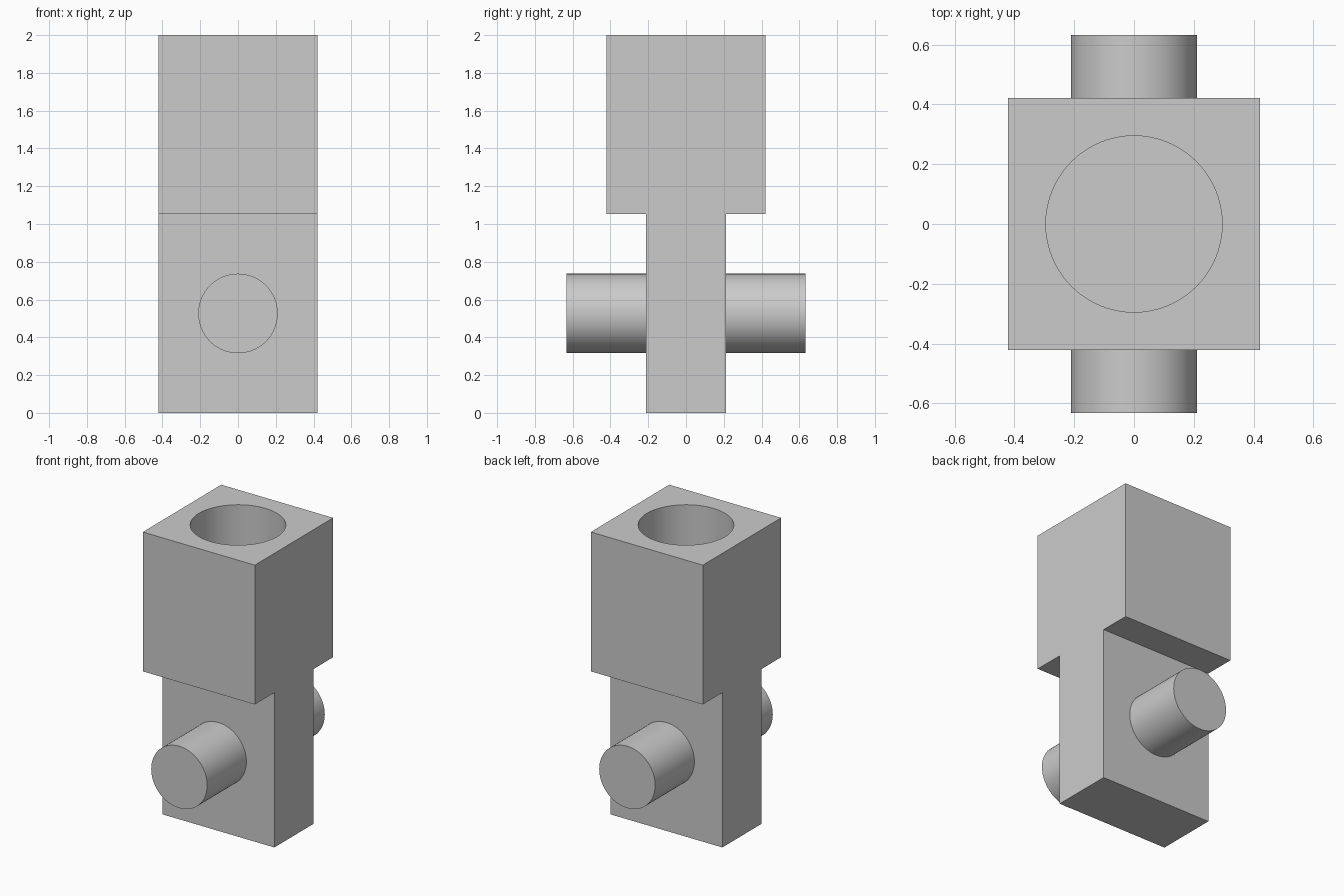
import bpy
import math

if "Cube" in bpy.data.objects:
    bpy.data.objects.remove(bpy.data.objects["Cube"], do_unlink=True)

U = 2 / 19  # design unit: the whole part is 19 units tall

grey = bpy.data.materials.new("plain_grey")
grey.use_nodes = True
colour = (0.6, 0.6, 0.6, 1)
grey.diffuse_color = colour
grey.node_tree.nodes["Principled BSDF"].inputs["Base Color"].default_value = colour


def finish(name):
    obj = bpy.context.object
    obj.name = name
    obj.data.materials.append(grey)
    return obj


def extruded_profile(name, outline, half_width):
    """Extrude a closed (y, z) outline along x."""
    n = len(outline)
    verts = [(x, y, z) for x in (-half_width, half_width) for y, z in outline]
    faces = [tuple(reversed(range(n))), tuple(range(n, 2 * n))]
    faces += [(i, (i + 1) % n, (i + 1) % n + n, i + n) for i in range(n)]
    mesh = bpy.data.meshes.new(name)
    mesh.from_pydata(verts, [], faces)
    obj = bpy.data.objects.new(name, mesh)
    bpy.context.collection.objects.link(obj)
    bpy.ops.object.select_all(action="DESELECT")
    bpy.context.view_layer.objects.active = obj
    obj.select_set(True)
    return finish(name)


def cylinder(name, radius, depth, location, rotation=(0, 0, 0)):
    bpy.ops.mesh.primitive_cylinder_add(vertices=64, radius=radius, depth=depth,
                                        location=location, rotation=rotation)
    return finish(name)


# T-shaped body: thin tongue below, square socket block above
half = [(2, 0), (2, 10), (4, 10), (4, 19)]
outline = half + [(-y, z) for y, z in reversed(half)]
body = extruded_profile("socket_body", [(y * U, z * U) for y, z in outline], 4 * U)

# Blind round bore in the top of the block
bore_depth = 7.5 * U
cutter = cylinder("bore_cutter", 2.8 * U, bore_depth * 2, (0, 0, 2))
bore = body.modifiers.new("bore", "BOOLEAN")
bore.object = cutter
bore.operation = "DIFFERENCE"
bore.solver = "EXACT"
bpy.ops.object.select_all(action="DESELECT")
body.select_set(True)
bpy.context.view_layer.objects.active = body
bpy.ops.object.modifier_apply(modifier=bore.name)
bpy.data.objects.remove(cutter, do_unlink=True)
bpy.ops.object.shade_smooth_by_angle(angle=math.radians(30))

# Pivot pins standing out from both faces of the tongue
for name, side in (("front_pin", -1), ("back_pin", 1)):
    cylinder(name, 2 * U, 4 * U, (0, side * 4 * U, 5 * U), (math.pi / 2, 0, 0))
    bpy.ops.object.shade_smooth_by_angle(angle=math.radians(30))
